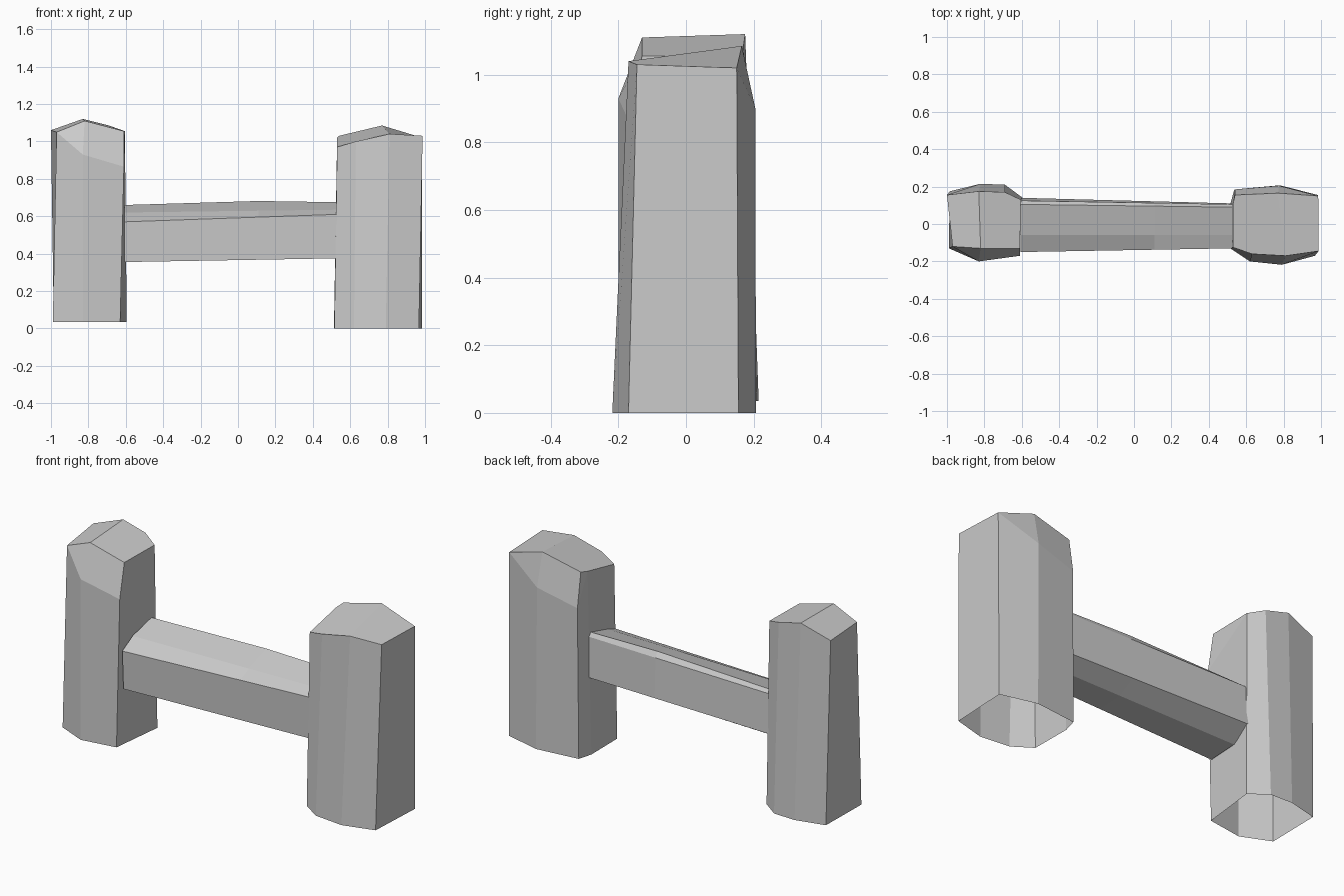
import bpy
import bmesh
from mathutils import Vector

default_cube = bpy.data.objects.get("Cube")
if default_cube:
    bpy.data.objects.remove(default_cube, do_unlink=True)

# One plain grey for everything
grey = bpy.data.materials.new("plain grey")
grey.use_nodes = True
colour = (0.6, 0.6, 0.6, 1.0)
grey.diffuse_color = colour
grey.node_tree.nodes["Principled BSDF"].inputs["Base Color"].default_value = colour


def finish(mesh_builder, name):
    """Turn a bmesh into a flat shaded object."""
    bmesh.ops.recalc_face_normals(mesh_builder, faces=mesh_builder.faces)
    mesh = bpy.data.meshes.new(name)
    mesh_builder.to_mesh(mesh)
    mesh_builder.free()
    mesh.materials.append(grey)
    part = bpy.data.objects.new(name, mesh)
    bpy.context.collection.objects.link(part)
    return part


def add_face(mesh_builder, corners):
    """Add a face, dropping repeated corners."""
    unique = list(dict.fromkeys(corners))
    if len(unique) > 2:
        mesh_builder.faces.new(unique)


def make_post(name, base_height, columns, ridge):
    """Open-bottomed post; each column has a foot, a top and maybe a shoulder."""
    bm = bmesh.new()
    feet, shoulders, tops = [], [], []
    for foot, top, shoulder in columns:
        feet.append(bm.verts.new((*foot, base_height)))
        tops.append(bm.verts.new(top))
        shoulders.append(bm.verts.new(shoulder) if shoulder else tops[-1])
    count = len(columns)
    for i in range(count):
        j = (i + 1) % count
        add_face(bm, [feet[i], feet[j], shoulders[j], shoulders[i]])
        add_face(bm, [shoulders[i], shoulders[j], tops[j], tops[i]])
    # Gabled roof: two slopes meeting along the ridge
    start, end = ridge
    add_face(bm, tops[start:end + 1])
    add_face(bm, tops[end:] + tops[:start + 1])
    return finish(bm, name)


# Columns run round each post: foot (x, y), top (x, y, z), shoulder or None
left_columns = [
    ((0.515, -0.13), (0.53, -0.125, 0.97), None),
    ((0.62, -0.20), (0.63, -0.16, 1.00), None),
    ((0.79, -0.218), (0.81, -0.17, 1.04), None),
    ((0.967, -0.17), (0.987, -0.145, 1.03), None),
    ((0.983, 0.155), (0.985, 0.15, 1.02), None),
    ((0.78, 0.207), (0.77, 0.165, 1.085), (0.775, 0.205, 0.90)),
    ((0.535, 0.18), (0.54, 0.155, 1.03), (0.54, 0.185, 0.84)),
    ((0.513, 0.10), (0.53, 0.11, 1.02), None),
]
right_columns = [
    ((-0.99, -0.13), (-0.97, -0.12, 1.05), None),
    ((-0.83, -0.20), (-0.82, -0.13, 1.11), (-0.83, -0.20, 0.93)),
    ((-0.63, -0.17), (-0.61, -0.13, 1.055), (-0.61, -0.17, 0.865)),
    ((-0.595, 0.14), (-0.605, 0.13, 1.055), None),
    ((-0.69, 0.21), (-0.69, 0.17, 1.085), None),
    ((-0.82, 0.215), (-0.83, 0.175, 1.12), None),
    ((-0.985, 0.175), (-1.0, 0.155, 1.06), None),
]
make_post("left_post", 0.0, left_columns, (2, 5))
make_post("right_post", 0.035, right_columns, (1, 5))

# Crossbar: a faceted log lofted between two end sections (y, z)
right_end = [(-0.14, 0.355), (-0.15, 0.57), (-0.06, 0.62), (0.105, 0.66),
             (0.125, 0.645), (0.14, 0.43), (0.03, 0.365)]
left_end = [(-0.12, 0.375), (-0.13, 0.61), (-0.06, 0.635), (0.09, 0.675),
            (0.105, 0.655), (0.11, 0.43), (0.02, 0.38)]
near, far = -0.608, 0.53

bm = bmesh.new()
rings = []
for blend in (0.0, 0.63, 1.0):
    ring = []
    for index, (a, b) in enumerate(zip(right_end, left_end)):
        point = Vector((near, *a)).lerp(Vector((far, *b)), blend)
        if index == 3 and 0.0 < blend < 1.0:
            point.z += 0.012  # slight hump along the top
        ring.append(bm.verts.new(point))
    rings.append(ring)
for first, second in zip(rings, rings[1:]):
    for i in range(len(first)):
        j = (i + 1) % len(first)
        add_face(bm, [first[i], first[j], second[j], second[i]])
finish(bm, "crossbar")
